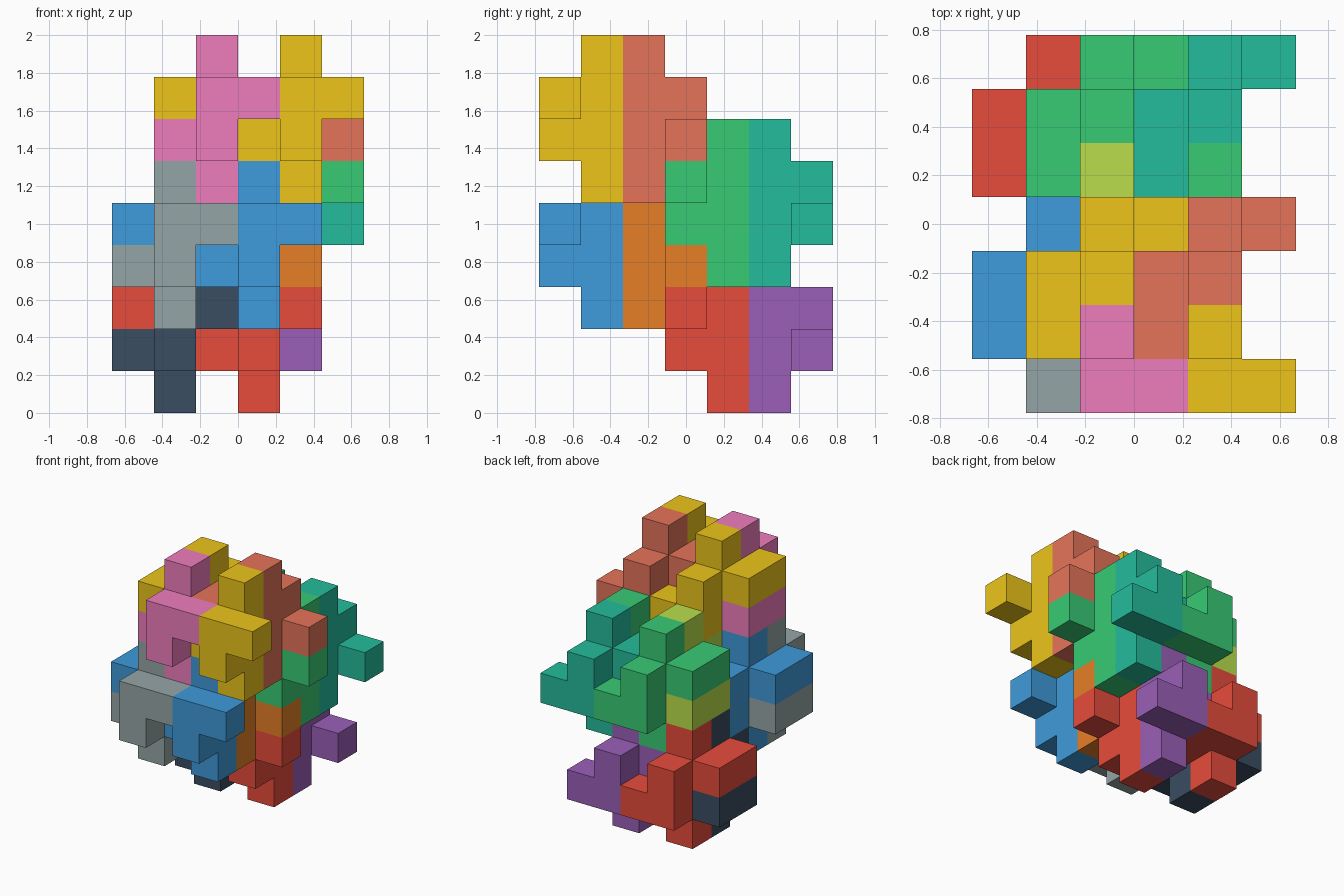
import bpy, bmesh
from mathutils import Vector

if "Cube" in bpy.data.objects:
    bpy.data.objects.remove(bpy.data.objects["Cube"])

U = 2 / 9                                  # edge of one cube
ORIGIN = Vector((-3 * U, -3.5 * U, 0))     # corner of the cube grid

COLOURS = {
    "red": "E74C3C", "blue": "3F9BDB", "green": "38CB75", "yellow": "EDC51A",
    "purple": "9B5FB8", "teal": "24BC9C", "orange": "E67E27", "navy": "3A4D61",
    "grey": "95A5A6", "pink": "EF7DBD", "lime": "BADF4C", "salmon": "E5745A",
}

def material(name):
    mat = bpy.data.materials.get(name)
    if not mat:
        mat = bpy.data.materials.new(name)
        rgb = [int(COLOURS[name][i:i + 2], 16) / 255 for i in (0, 2, 4)]
        mat.diffuse_color = [((c + 0.055) / 1.055) ** 2.4 for c in rgb] + [1]
        mat.use_nodes = True
        mat.node_tree.nodes["Principled BSDF"].inputs["Base Color"].default_value = mat.diffuse_color
    return mat

# Nine-cube block: a four-high spine, a front hook and a left arm
BLOCK = [(0, 0, 0), (0, 0, 1), (0, 0, 2), (0, 0, 3),
         (0, -1, 1), (0, -1, 2), (1, -1, 2), (-1, 0, 1), (-1, 1, 1)]

def block(name, colour, base, flipped):
    """Interlocking block; flipped means half a turn about the x axis."""
    shape = [(x, -y, 3 - z) for x, y, z in BLOCK] if flipped else BLOCK
    cells = {tuple(b + s for b, s in zip(base, c)) for c in shape}
    bm = bmesh.new()
    verts = {}
    def vert(p):
        if p not in verts:
            verts[p] = bm.verts.new(ORIGIN + Vector(p) * U)
        return verts[p]
    # Skin only the cube sides not shared inside the block
    for cell in cells:
        for axis in range(3):
            for side in (0, 1):
                near = list(cell)
                near[axis] += 2 * side - 1
                if tuple(near) in cells:
                    continue
                ring = []
                for a, b in ((0, 0), (1, 0), (1, 1), (0, 1)):
                    p = list(cell)
                    p[axis] += side
                    p[(axis + 1) % 3] += a
                    p[(axis + 2) % 3] += b
                    ring.append(vert(tuple(p)))
                bm.faces.new(ring if side else ring[::-1])
    # Merge coplanar sides into clean flat faces
    bmesh.ops.dissolve_limit(bm, angle_limit=0.01, verts=bm.verts, edges=bm.edges)
    mesh = bpy.data.meshes.new(name)
    bm.to_mesh(mesh)
    bm.free()
    mesh.materials.append(material(colour))
    bpy.context.collection.objects.link(bpy.data.objects.new(name, mesh))

# Four clusters: label, first spine cell, colours of front pair and back pair
CLUSTERS = [
    ("upper_front", (2, 1, 5), ("pink", "yellow"), ("yellow", "salmon")),
    ("lower_front", (1, 1, 2), ("grey", "blue"), ("blue", "orange")),
    ("upper_back", (2, 4, 3), ("lime", "green"), ("green", "teal")),
    ("lower_back", (1, 4, 0), ("navy", "red"), ("red", "purple")),
]
for label, (x, y, z), fronts, backs in CLUSTERS:
    for i, side in enumerate(("left", "right")):
        block(f"{label}_{side}_block", fronts[i], (x + 2 * i, y, z), False)
        block(f"{label}_{side}_flipped_block", backs[i], (x + 2 * i, y + 1, z), True)
